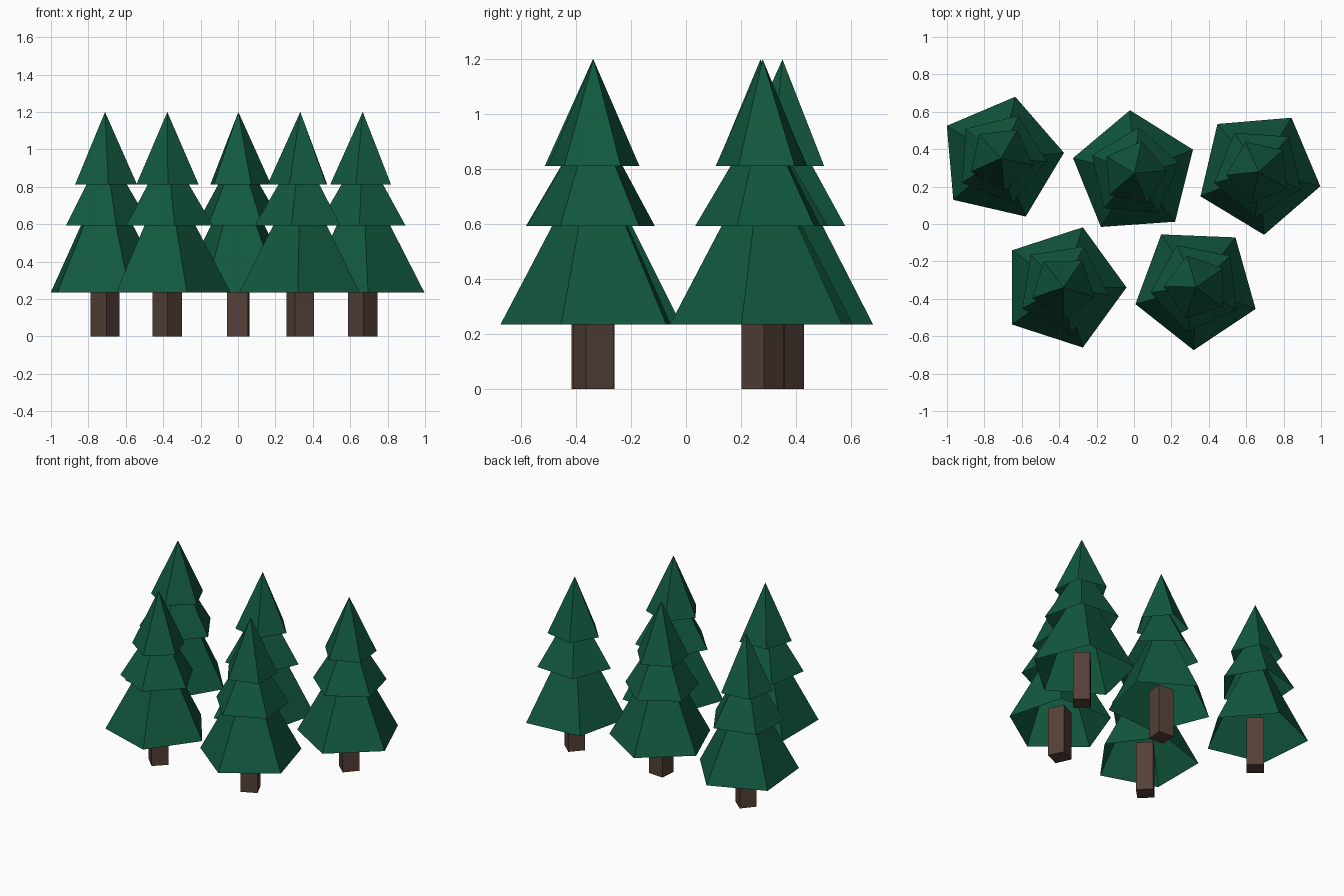
import bpy, bmesh
from math import radians, cos, sin, tau

if "Cube" in bpy.data.objects:
    bpy.data.objects.remove(bpy.data.objects["Cube"])


def material(name, rgb):
    m = bpy.data.materials.new(name)
    m.diffuse_color = (*rgb, 1)
    m.use_nodes = True
    m.node_tree.nodes["Principled BSDF"].inputs["Base Color"].default_value = m.diffuse_color
    return m


GREEN = material("pine green", (0.0056, 0.098, 0.048))
BROWN = material("bark brown", (0.089, 0.051, 0.040))


def ring(bm, sides, radius, z, turn):
    return [bm.verts.new((radius * cos(radians(turn) + tau * i / sides),
                          radius * sin(radians(turn) + tau * i / sides), z))
            for i in range(sides)]


def finish(bm, name, mat, x, y):
    mesh = bpy.data.meshes.new(name)
    bm.to_mesh(mesh)
    bm.free()
    mesh.materials.append(mat)
    ob = bpy.data.objects.new(name, mesh)
    ob.location = (x, y, 0)
    bpy.context.collection.objects.link(ob)


def foliage(name, x, y, radius, z0, z1, turn):
    """Five-sided hollow pyramid, open underneath."""
    bm = bmesh.new()
    base = ring(bm, 5, radius, z0, turn)
    tip = bm.verts.new((0, 0, z1))
    for i in range(5):
        bm.faces.new((base[i], base[(i + 1) % 5], tip))
    finish(bm, name, GREEN, x, y)


def trunk(name, x, y, turn):
    """Square post reaching up inside the lowest tier."""
    bm = bmesh.new()
    low = ring(bm, 4, 0.078, 0, turn)
    high = ring(bm, 4, 0.078, 0.345, turn)
    for i in range(4):
        j = (i + 1) % 4
        bm.faces.new((low[i], low[j], high[j], high[i]))
    bm.faces.new(low[::-1])
    bm.faces.new(high)
    finish(bm, name, BROWN, x, y)


# radius, bottom, apex, twist of each foliage tier
TIERS = [("lower", 0.338, 0.236, 0.88, 0),
         ("middle", 0.246, 0.594, 1.01, -9),
         ("upper", 0.175, 0.812, 1.20, -17)]

# x, y, foliage turn, trunk turn
TREES = [(-0.711, 0.351, 5, 5),
         (0.002, 0.271, 22, 40),
         (0.667, 0.279, -13.2, 3),
         (-0.378, -0.339, 0, 0),
         (0.333, -0.337, -20.3, -20.3)]

for n, (x, y, turn, trunk_turn) in enumerate(TREES, 1):
    trunk(f"trunk_{n}", x, y, trunk_turn)
    for label, r, z0, z1, twist in TIERS:
        foliage(f"{label}_foliage_{n}", x, y, r, z0, z1, turn + twist)
